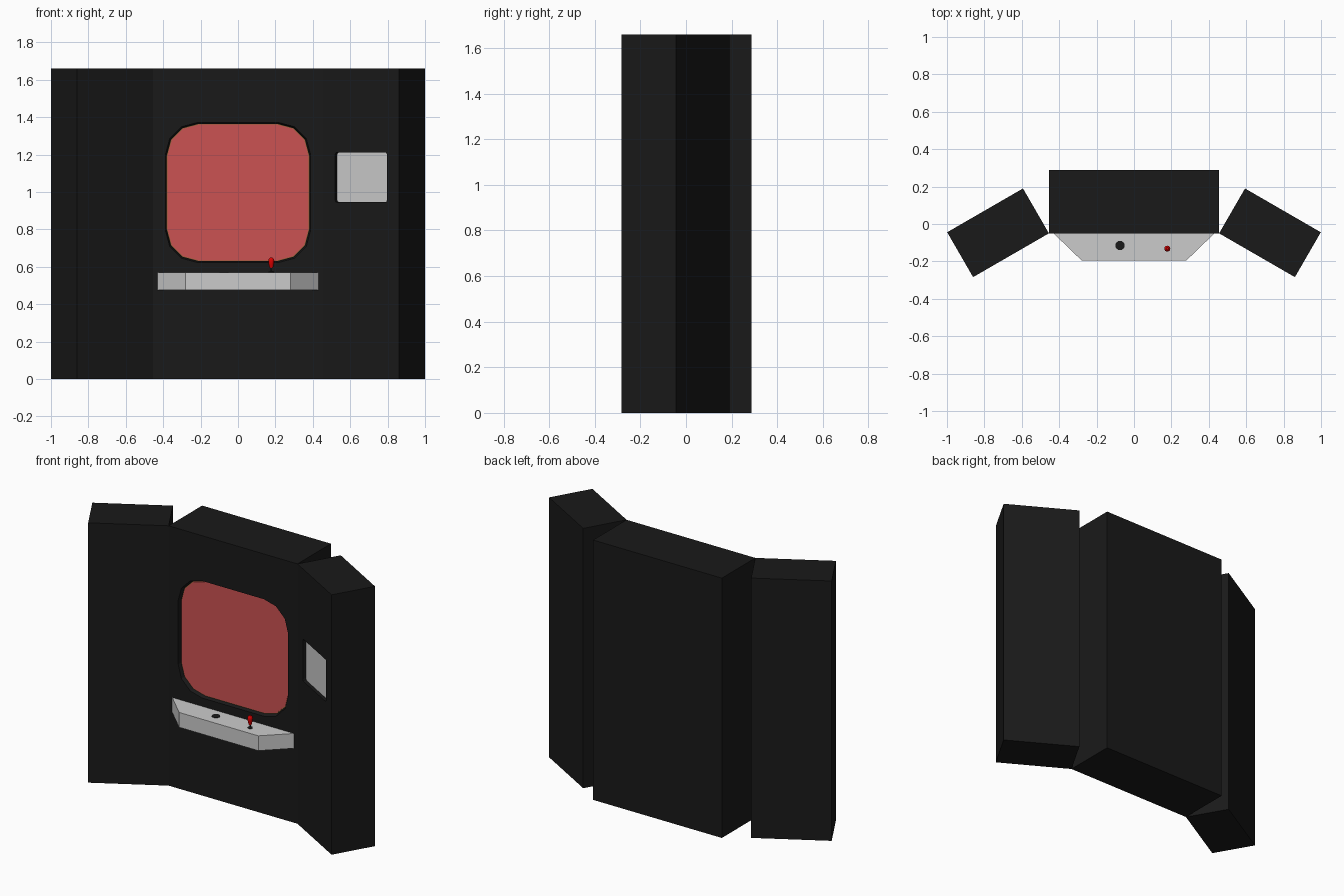
import bpy, bmesh, math
from mathutils import Matrix, Vector

if "Cube" in bpy.data.objects:
    bpy.data.objects.remove(bpy.data.objects["Cube"])


def material(name, rgb):
    m = bpy.data.materials.new(name)
    m.diffuse_color = (*rgb, 1)
    m.use_nodes = True
    m.node_tree.nodes["Principled BSDF"].inputs["Base Color"].default_value = m.diffuse_color
    return m


BLACK = material("black", (0.01, 0.01, 0.01))
RED = material("screen_red", (0.6, 0.085, 0.085))
BRIGHT = material("bright_red", (0.7, 0.0, 0.0))
GOLD = material("trim_gold", (0.3, 0.13, 0.04))


def loft(name, loops, mat=None, matrix=Matrix()):
    """Closed solid through matching point loops."""
    bm = bmesh.new()
    rings = [[bm.verts.new(p) for p in loop] for loop in loops]
    n = len(rings[0])
    for a, b in zip(rings, rings[1:]):
        for i in range(n):
            j = (i + 1) % n
            bm.faces.new((a[i], a[j], b[j], b[i]))
    bm.faces.new(rings[0])
    bm.faces.new(rings[-1])
    bmesh.ops.recalc_face_normals(bm, faces=bm.faces)
    me = bpy.data.meshes.new(name)
    bm.to_mesh(me)
    bm.free()
    ob = bpy.data.objects.new(name, me)
    bpy.context.collection.objects.link(ob)
    ob.matrix_world = matrix
    if mat:
        me.materials.append(mat)
    return ob


def prism(name, pts, z0, z1, mat=None, matrix=Matrix()):
    return loft(name, [[(x, y, z) for x, y in pts] for z in (z0, z1)], mat, matrix)


def rect(x0, x1, y0, y1):
    return [(x0, y0), (x1, y0), (x1, y1), (x0, y1)]


def rounded(y, cx, cz, hw, hh, r, seg):
    """Upright rounded rectangle at depth y."""
    pts = []
    for k, (sx, sz) in enumerate([(1, 1), (-1, 1), (-1, -1), (1, -1)]):
        for i in range(seg + 1):
            a = math.pi / 2 * (k + i / seg)
            pts.append((cx + sx * (hw - r) + r * math.cos(a), y,
                        cz + sz * (hh - r) + r * math.sin(a)))
    return pts


def cut(target, cutter):
    cutter.hide_render = True
    cutter.hide_viewport = True
    mod = target.modifiers.new("recess", 'BOOLEAN')
    mod.operation = 'DIFFERENCE'
    mod.solver = 'EXACT'
    mod.object = cutter


H, W, F, B = 1.66, 0.455, -0.05, 0.288

# Centre cabinet with a recessed, tapered screen opening
body = prism("centre_cabinet", rect(-W, W, F, B), 0, H, BLACK)
cut(body, loft("screen_cutter", [
    rounded(F - 0.02, 0, 0.997, 0.39, 0.376, 0.17, 3),
    rounded(F, 0, 0.997, 0.388, 0.374, 0.17, 3),
    rounded(F + 0.025, 0, 0.997, 0.382, 0.368, 0.17, 3)]))
loft("screen_trim", [rounded(y, 0, 0.997, 0.381, 0.367, 0.17, 3)
                     for y in (F + 0.022, F + 0.03)], GOLD)
loft("screen", [rounded(y, 0, 0.997, 0.377, 0.363, 0.167, 3)
                for y in (F + 0.02, F + 0.03)], RED)

# Angled side cabinets, hinged at the front corners
L, D = 0.468, 0.277
for side, s in (("left", -1), ("right", 1)):
    m = Matrix.Translation((s * W, F, 0)) @ Matrix.Rotation(-s * math.pi / 6, 4, 'Z')
    wing = prism(side + "_cabinet", rect(min(0, s * L), max(0, s * L), 0, D), 0, H, BLACK, m)
    if s == 1:
        # Small recessed side display
        cut(wing, loft("display_cutter", [rounded(y, L / 2, 1.078, 0.16, 0.134, 0.012, 2)
                                          for y in (-0.02, 0.022)], None, m))
        loft("side_display", [rounded(y, L / 2, 1.078, 0.159, 0.133, 0.012, 2)
                              for y in (0.02, 0.03)], None, m)

# Control shelf
prism("control_shelf", [(-0.43, F), (-0.28, -0.195), (0.28, -0.195), (0.43, F)], 0.475, 0.57)


def turned(name, x, y, profile, mat, n=16):
    loops = [[(x + r * math.cos(2 * math.pi * i / n), y + r * math.sin(2 * math.pi * i / n), z)
              for i in range(n)] for r, z in profile]
    ob = loft(name, loops, mat)
    bpy.context.view_layer.objects.active = ob
    ob.select_set(True)
    bpy.ops.object.shade_smooth_by_angle(angle=math.radians(40))
    ob.select_set(False)


# Button and joystick
turned("button", -0.075, -0.115, [(0.025, 0.565), (0.025, 0.573)], BLACK)
turned("joystick_base", 0.178, -0.132, [(0.015, 0.565), (0.015, 0.573), (0.005, 0.576), (0.005, 0.6)], BLACK)
turned("joystick_grip", 0.178, -0.132, [(0.009, 0.592), (0.014, 0.615), (0.016, 0.632),
                                        (0.013, 0.643), (0.006, 0.649)], BRIGHT)
